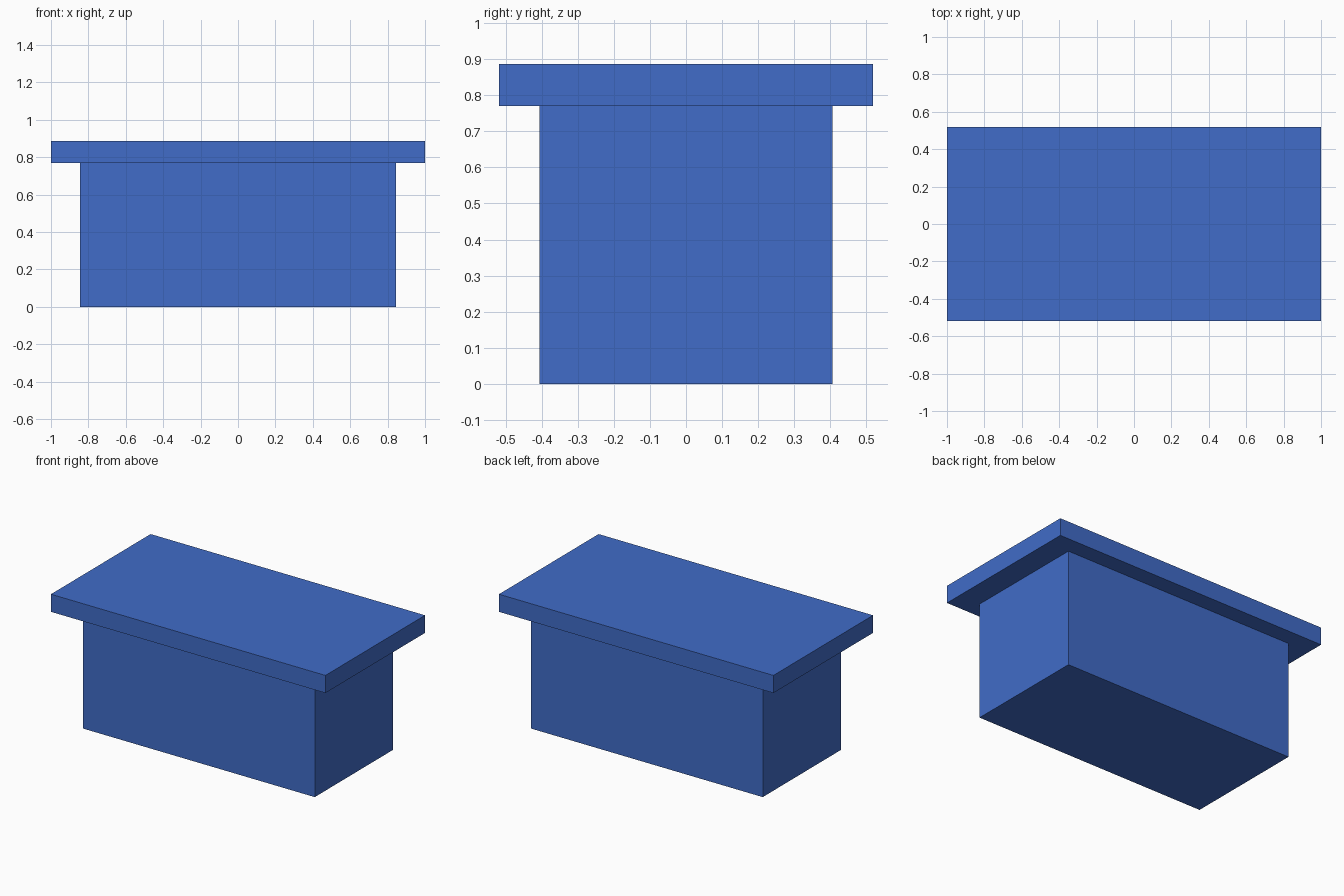
import bpy

if "Cube" in bpy.data.objects:
    bpy.data.objects.remove(bpy.data.objects["Cube"])

blue = bpy.data.materials.new("blue")
blue.diffuse_color = (0.052, 0.15, 0.58, 1)
blue.use_nodes = True
blue.node_tree.nodes["Principled BSDF"].inputs["Base Color"].default_value = blue.diffuse_color


def box(name, width, depth, z0, z1):
    """Flat-faced box centred on x and y, spanning z0 to z1."""
    bpy.ops.mesh.primitive_cube_add(size=1, location=(0, 0, (z0 + z1) / 2))
    obj = bpy.context.object
    obj.name = name
    obj.scale = (width, depth, z1 - z0)
    bpy.ops.object.transform_apply(location=False, rotation=False, scale=True)
    obj.data.materials.append(blue)
    return obj


# Solid base block standing on the ground
box("base_block", 1.688, 0.813, 0.0, 0.77)

# Overhanging slab on top
box("top_slab", 2.0, 1.037, 0.77, 0.886)
